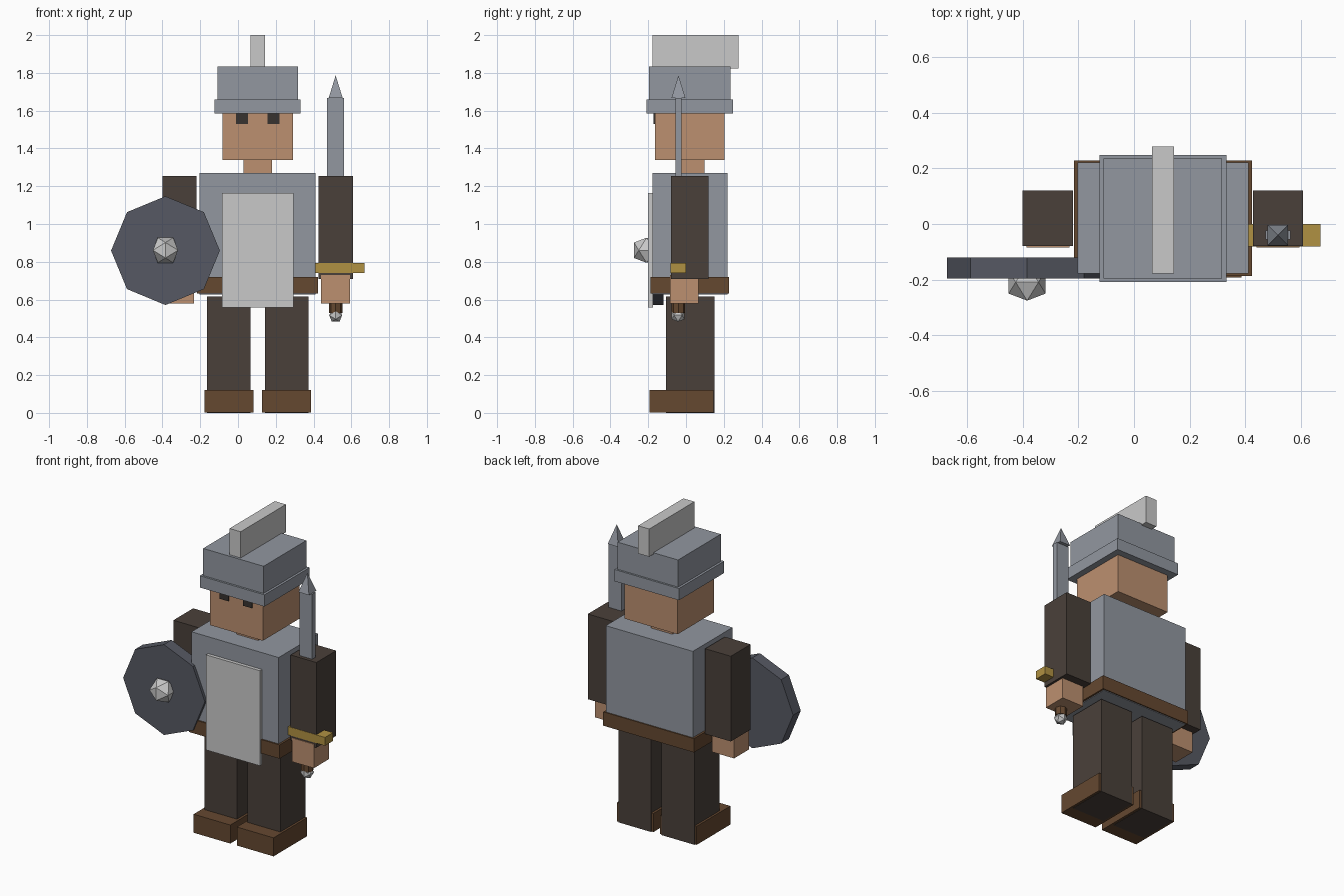
import bpy
import bmesh
from math import pi, sqrt
from mathutils import Matrix, Vector

cube = bpy.data.objects.get("Cube")
if cube:
    bpy.data.objects.remove(cube, do_unlink=True)


def material(name, hex_code):
    """Flat material from an sRGB hex code, stored as linear values."""
    srgb = [c / 255 for c in bytes.fromhex(hex_code)]
    lin = [c / 12.92 if c <= 0.04 else ((c + 0.055) / 1.055) ** 2.4 for c in srgb]
    m = bpy.data.materials.new(name)
    m.use_nodes = True
    m.diffuse_color = (*lin, 1)
    m.node_tree.nodes["Principled BSDF"].inputs["Base Color"].default_value = (*lin, 1)
    return m


STEEL = material("steel", "9297A0")
PALE = material("pale_grey", "C9C9C9")
SKIN = material("skin", "BC9070")
CLOTH = material("dark_cloth", "4A403A")
LEATHER = material("brown_leather", "654830")
GOLD = material("gold", "B09142")
SLATE = material("slate", "565963")
EYE = material("eye_black", "37322F")


def finish(name, bm, mat):
    bmesh.ops.recalc_face_normals(bm, faces=bm.faces)
    mesh = bpy.data.meshes.new(name)
    bm.to_mesh(mesh)
    bm.free()
    mesh.materials.append(mat)
    ob = bpy.data.objects.new(name, mesh)
    bpy.context.collection.objects.link(ob)
    return ob


def box(name, mat, x, y, z):
    """Box from its (low, high) range on each axis."""
    bm = bmesh.new()
    size = Vector((x[1] - x[0], y[1] - y[0], z[1] - z[0]))
    mid = Vector((sum(x), sum(y), sum(z))) / 2
    bmesh.ops.create_cube(bm, size=1, matrix=Matrix.Translation(mid) @ Matrix.Diagonal(size).to_4x4())
    return finish(name, bm, mat)


def cone(name, mat, at, sides, r1, r2, depth, rot):
    bm = bmesh.new()
    bmesh.ops.create_cone(bm, cap_ends=True, segments=sides, radius1=r1, radius2=r2,
                          depth=depth, matrix=Matrix.Translation(at) @ rot)
    return finish(name, bm, mat)


def stud(name, mat, at, radius):
    """Icosahedron made from three crossed golden rectangles."""
    bm = bmesh.new()
    t = (1 + sqrt(5)) / 2
    for a in (-1, 1):
        for b in (-t, t):
            for co in ((a, 0, b), (0, b, a), (b, a, 0)):
                bm.verts.new(Vector(co).normalized() * radius + Vector(at))
    bmesh.ops.convex_hull(bm, input=bm.verts)
    return finish(name, bm, mat)


MID = 0.104  # centre line of the body


def pair(name, mat, x, y, z):
    """Matching boxes on both sides; x is measured outward from the centre line."""
    box("left_" + name, mat, (MID + x[0], MID + x[1]), y, z)
    box("right_" + name, mat, (MID - x[1], MID - x[0]), y, z)


def centred(name, mat, half, y, z):
    box(name, mat, (MID - half, MID + half), y, z)


# Legs and boots
pair("leg", CLOTH, (0.038, 0.268), (-0.105, 0.15), (0, 0.615))
pair("boot", LEATHER, (0.023, 0.282), (-0.193, 0.146), (0.002, 0.12))

# Torso, belt and tabard
centred("torso", STEEL, 0.307, (-0.178, 0.221), (0.628, 1.27))
centred("belt", LEATHER, 0.32, (-0.187, 0.228), (0.632, 0.72))
centred("tabard", PALE, 0.19, (-0.2, -0.176), (0.557, 1.163))

# Arms and hands
pair("arm", CLOTH, (0.323, 0.504), (-0.079, 0.12), (0.71, 1.253))
pair("hand", SKIN, (0.336, 0.49), (-0.084, 0.067), (0.578, 0.73))

# Head
centred("neck", SKIN, 0.076, (-0.055, 0.097), (1.26, 1.35))
centred("head", SKIN, 0.187, (-0.165, 0.203), (1.34, 1.6))
pair("eye", EYE, (0.051, 0.115), (-0.172, -0.164), (1.53, 1.595))

# Helmet
centred("helmet_band", STEEL, 0.228, (-0.208, 0.248), (1.585, 1.66))
centred("helmet_crown", STEEL, 0.213, (-0.195, 0.236), (1.65, 1.833))
centred("helmet_crest", PALE, 0.039, (-0.178, 0.278), (1.823, 2.0))

# Shield with its boss
cone("shield", SLATE, (-0.384, -0.158, 0.859), 8, 0.288, 0.288, 0.077, Matrix.Rotation(pi / 2, 4, "X"))
stud("shield_boss", PALE, (-0.384, -0.209, 0.861), 0.078)

# Sword
SX, SY = 0.517, -0.04
box("sword_blade", STEEL, (SX - 0.045, SX + 0.045), (SY - 0.016, SY + 0.016), (0.77, 1.668))
cone("sword_tip", STEEL, (SX, SY, 1.727), 4, 0.037 * sqrt(2), 0, 0.12, Matrix.Rotation(pi / 4, 4, "Z"))
box("sword_guard", GOLD, (0.408, 0.67), (-0.081, 0), (0.74, 0.793))
cone("sword_grip", LEATHER, (SX, SY, 0.64), 8, 0.036, 0.036, 0.22, Matrix.Identity(4))
stud("sword_pommel", PALE, (SX, SY - 0.002, 0.517), 0.04)
